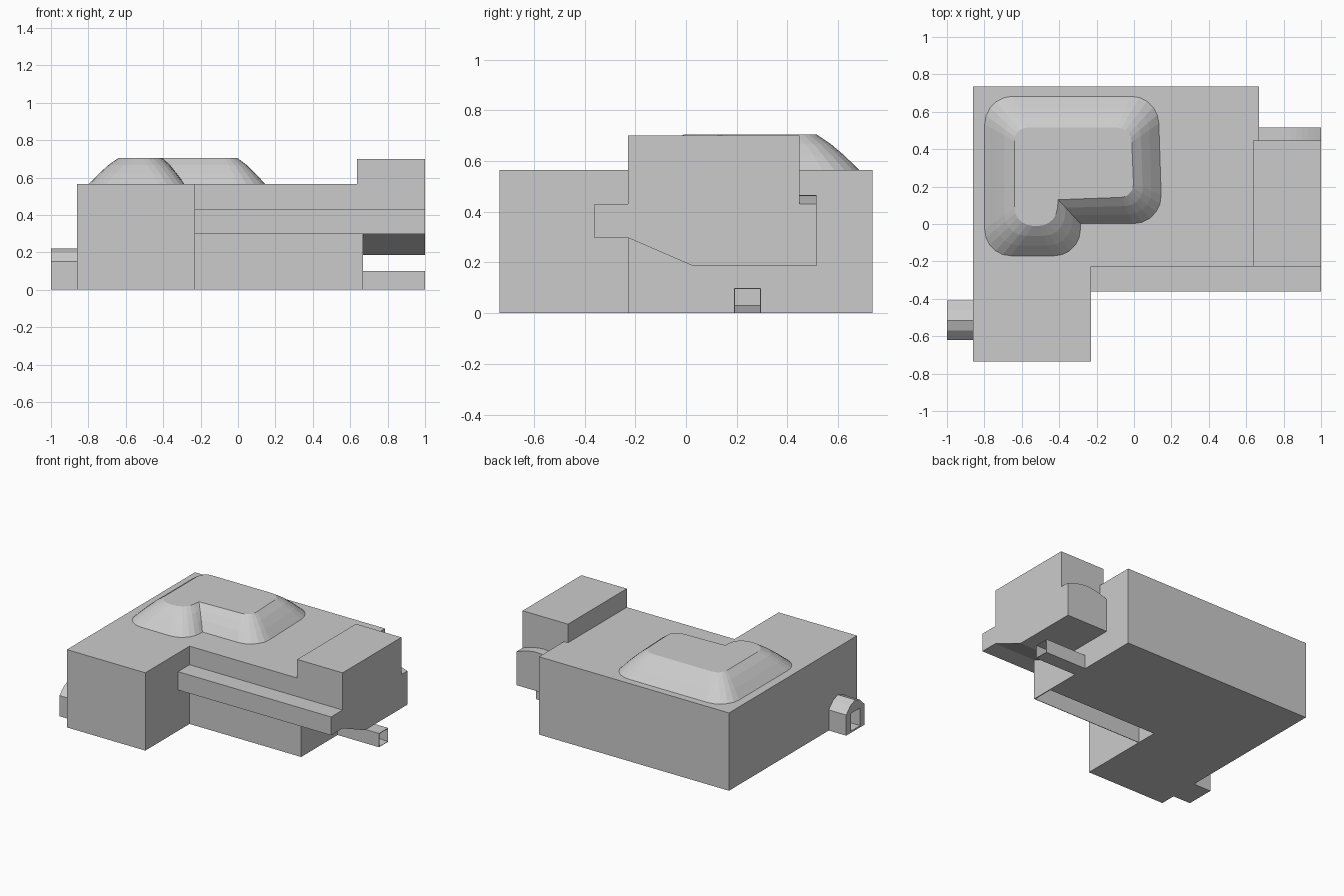
import bpy, bmesh, math
from mathutils import Vector

if "Cube" in bpy.data.objects:
    bpy.data.objects.remove(bpy.data.objects["Cube"])


def make(name, bm):
    bmesh.ops.recalc_face_normals(bm, faces=bm.faces)
    mesh = bpy.data.meshes.new(name)
    bm.to_mesh(mesh)
    bm.free()
    obj = bpy.data.objects.new(name, mesh)
    bpy.context.collection.objects.link(obj)
    return obj


def loft(name, rings):
    """Skin a stack of equal-length closed rings and cap both ends."""
    bm = bmesh.new()
    vs = [[bm.verts.new(p) for p in ring] for ring in rings]
    n = len(vs[0])
    for a, b in zip(vs, vs[1:]):
        for i in range(n):
            j = (i + 1) % n
            bm.faces.new((a[i], a[j], b[j], b[i]))
    bm.faces.new(vs[0])
    bm.faces.new(vs[-1])
    return make(name, bm)


def prism(name, profile, axis, lo, hi):
    """Extrude a 2D profile along the given axis."""
    place = {'x': lambda a, b, d: (d, a, b),
             'y': lambda a, b, d: (a, d, b),
             'z': lambda a, b, d: (a, b, d)}[axis]
    return loft(name, [[place(a, b, d) for a, b in profile] for d in (lo, hi)])


def rect(a0, a1, b0, b1):
    return [(a0, b0), (a1, b0), (a1, b1), (a0, b1)]


def carve(obj, cutter):
    cutter.hide_render = True
    mod = obj.modifiers.new("recess", 'BOOLEAN')
    mod.operation, mod.object, mod.solver = 'DIFFERENCE', cutter, 'EXACT'
    bpy.context.view_layer.objects.active = obj
    bpy.ops.object.modifier_apply(modifier=mod.name)
    bpy.data.objects.remove(cutter)


def rounded(corners, seg=5):
    """Fillet each (x, y, radius) corner with the same number of points."""
    pts = []
    for i, (x, y, r) in enumerate(corners):
        p = Vector((x, y))
        if r == 0:
            pts.append(p)
            continue
        d1 = (Vector(corners[i - 1][:2]) - p).normalized()
        d2 = (Vector(corners[(i + 1) % len(corners)][:2]) - p).normalized()
        half = d1.angle(d2) / 2
        c = p + (d1 + d2).normalized() * r / math.sin(half)
        t = r / math.tan(half)
        s, e = (p + d1 * t - c).normalized(), (p + d2 * t - c).normalized()
        pts += [c + s.slerp(e, k / seg) * r for k in range(seg + 1)]
    return pts


# Main L-shaped body, with a slot in the underside behind the front wall
body = prism("main_body", [(-0.86, -0.735), (-0.23, -0.735), (-0.23, -0.228),
                           (0.667, -0.228), (0.667, 0.735), (-0.86, 0.735)], 'z', 0, 0.565)
carve(body, prism("cutter", rect(-0.23, 0.66, -0.224, -0.07), 'z', -0.1, 0.29))

# Ledge along the front, running out to the right end
prism("front_ledge", rect(-0.36, -0.228, 0.297, 0.43), 'x', -0.23, 1)

# Overhanging right end with sloped underside, and the raised block on it
prism("end_overhang", [(-0.228, 0.297), (0.03, 0.185), (0.447, 0.185),
                       (0.447, 0.565), (-0.228, 0.565)], 'x', 0.667, 1)
prism("raised_block", rect(-0.228, 0.447, 0.565, 0.70), 'x', 0.635, 1)

# Bowed shoulder behind the overhang
arc = [(1 - 0.333 * k / 10, 0.43 + 0.036 * math.sin(math.pi * k / 10)) for k in range(11)]
prism("rear_shoulder", [(0.667, 0.185), (1, 0.185)] + arc, 'y', 0.447, 0.515)

# Thin-walled outlet under the overhang with a sloping floor
outlet = prism("right_outlet", rect(0.19, 0.295, 0, 0.10), 'x', 0.667, 1)
carve(outlet, prism("cutter", [(1.1, 0.003), (1.1, 0.096), (0.67, 0.096), (0.67, 0.03),
                               (0.98, 0.003)], 'y', 0.194, 0.291))

# Arched porch on the left with a doorway recess
porch = prism("left_porch", [(-0.62, 0), (-0.41, 0), (-0.41, 0.15), (-0.46, 0.2),
                             (-0.515, 0.22), (-0.57, 0.2), (-0.62, 0.15)], 'x', -1, -0.86)
carve(porch, prism("cutter", rect(-0.57, -0.465, 0.012, 0.14), 'x', -1.1, -0.87))

# L-shaped domed bulge on top
foot = rounded([(-0.80, 0.685, 0.15), (0.13, 0.685, 0.15), (0.152, 0.0, 0.15),
                (-0.285, 0.0, 0), (-0.285, -0.172, 0.14), (-0.80, -0.172, 0.14)])
crown = rounded([(-0.64, 0.515, 0.07), (-0.015, 0.515, 0.08), (0.0, 0.145, 0.07),
                 (-0.405, 0.13, 0), (-0.42, -0.01, 0.1), (-0.64, -0.01, 0.1)])
loft("domed_bulge", [[(*a.lerp(b, f), z) for a, b in zip(foot, crown)]
                     for f, z in ((0, 0.563), (0.36, 0.622), (0.67, 0.667), (1, 0.704))])
